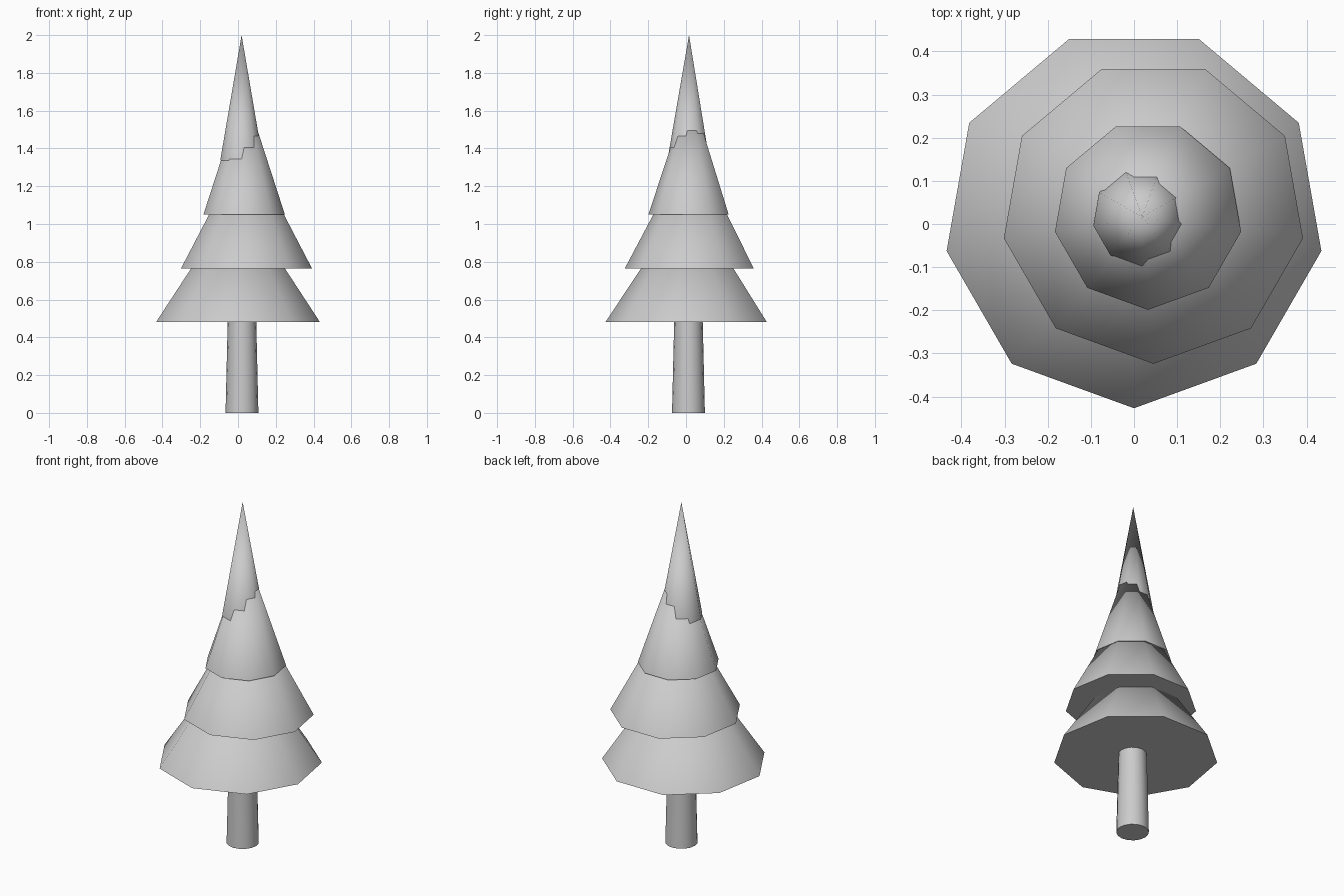
import bpy
import math

if "Cube" in bpy.data.objects:
    bpy.data.objects.remove(bpy.data.objects["Cube"])


def cone(name, sides, r_bottom, r_top, z, height, x, y, angle):
    """Upright capped cone standing on height z, smooth round the side, sharp at the rim."""
    bpy.ops.mesh.primitive_cone_add(
        vertices=sides, radius1=r_bottom, radius2=r_top, depth=height,
        location=(x, y, z + height / 2), rotation=(0, 0, math.pi))
    ob = bpy.context.object
    ob.name = name
    bpy.ops.object.shade_smooth_by_angle(angle=math.radians(angle))
    return ob


# Slightly tapered trunk, running a little way into the lowest branches
cone("trunk", 16, 0.087, 0.074, 0.0, 0.55, 0.021, 0.013, 40)

# Four nine-sided foliage tiers of equal height: radius, centre x, centre y
tiers = [
    (0.441, 0.000, 0.014),
    (0.352, 0.045, 0.028),
    (0.219, 0.0325, 0.020),
    (0.115, 0.019, 0.016),
]
HEIGHT = 0.665
for i, (radius, x, y) in enumerate(tiers):
    z = 0.48 + i * 0.285
    cone(f"foliage_tier_{i + 1}", 9, radius, 0.0, z, HEIGHT, x, y, 50)
